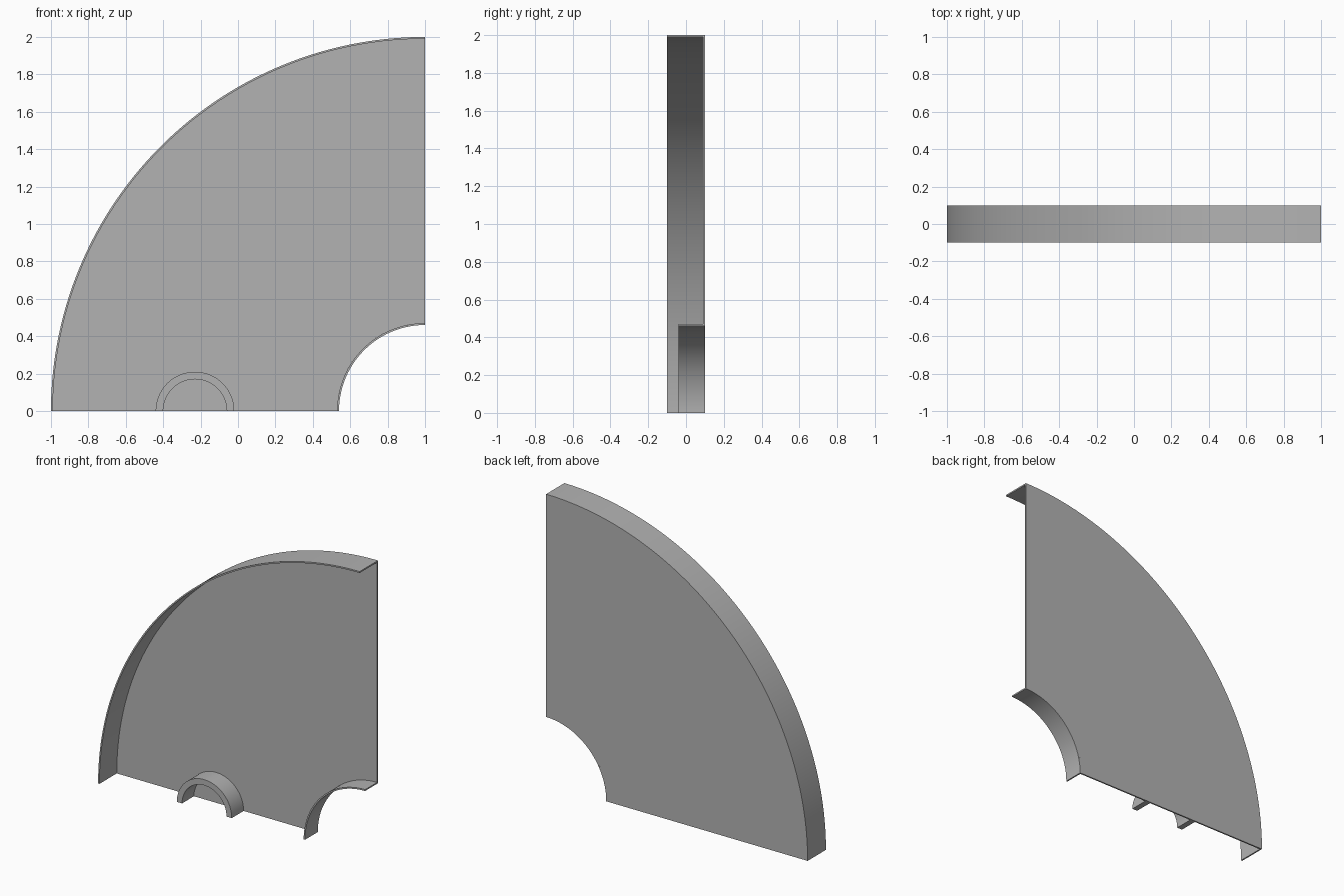
import bpy
import bmesh
from math import cos, sin, pi, radians

cube = bpy.data.objects.get("Cube")
if cube:
    bpy.data.objects.remove(cube, do_unlink=True)

# Single plain grey for the whole sheet part
grey = bpy.data.materials.new("plain grey")
grey.use_nodes = True
colour = (0.45, 0.45, 0.45, 1)
grey.diffuse_color = colour
grey.node_tree.nodes["Principled BSDF"].inputs["Base Color"].default_value = colour

BACK = 0.1
SHEET = 0.01


def arc_band(name, cx, r_in, r_out, start, end, y_front, y_back, steps):
    """Solid ring sector in the xz plane, swept along its arc."""
    bm = bmesh.new()
    section = [(r_in, y_front), (r_out, y_front), (r_out, y_back), (r_in, y_back)]
    rings = []
    for i in range(steps + 1):
        a = start + (end - start) * i / steps
        rings.append([bm.verts.new((cx + r * cos(a), y, r * sin(a))) for r, y in section])
    for a, b in zip(rings, rings[1:]):
        for k in range(4):
            n = (k + 1) % 4
            bm.faces.new((a[k], a[n], b[n], b[k]))
    bm.faces.new(rings[0])
    bm.faces.new(rings[-1])
    bmesh.ops.recalc_face_normals(bm, faces=bm.faces)
    mesh = bpy.data.meshes.new(name)
    bm.to_mesh(mesh)
    bm.free()
    mesh.materials.append(grey)
    obj = bpy.data.objects.new(name, mesh)
    bpy.context.collection.objects.link(obj)
    bpy.ops.object.select_all(action="DESELECT")
    obj.select_set(True)
    bpy.context.view_layer.objects.active = obj
    bpy.ops.object.shade_smooth_by_angle(angle=radians(30))
    return obj


# Flat quarter-disc panel at the back
arc_band("back_panel", 1, 0.46 + SHEET, 2 - SHEET, pi / 2, pi, BACK - SHEET, BACK, 96)
# Deep flange along the outer edge
arc_band("outer_rim", 1, 2 - SHEET, 2, pi / 2, pi, -0.1, BACK, 96)
# Shallower flange around the corner cut-out
arc_band("inner_rim", 1, 0.46, 0.46 + SHEET, pi / 2, pi, -0.04, BACK, 64)
# Half-round collar standing on the panel
arc_band("half_collar", -0.23, 0.17, 0.21, 0, pi, -0.04, BACK - SHEET, 64)
